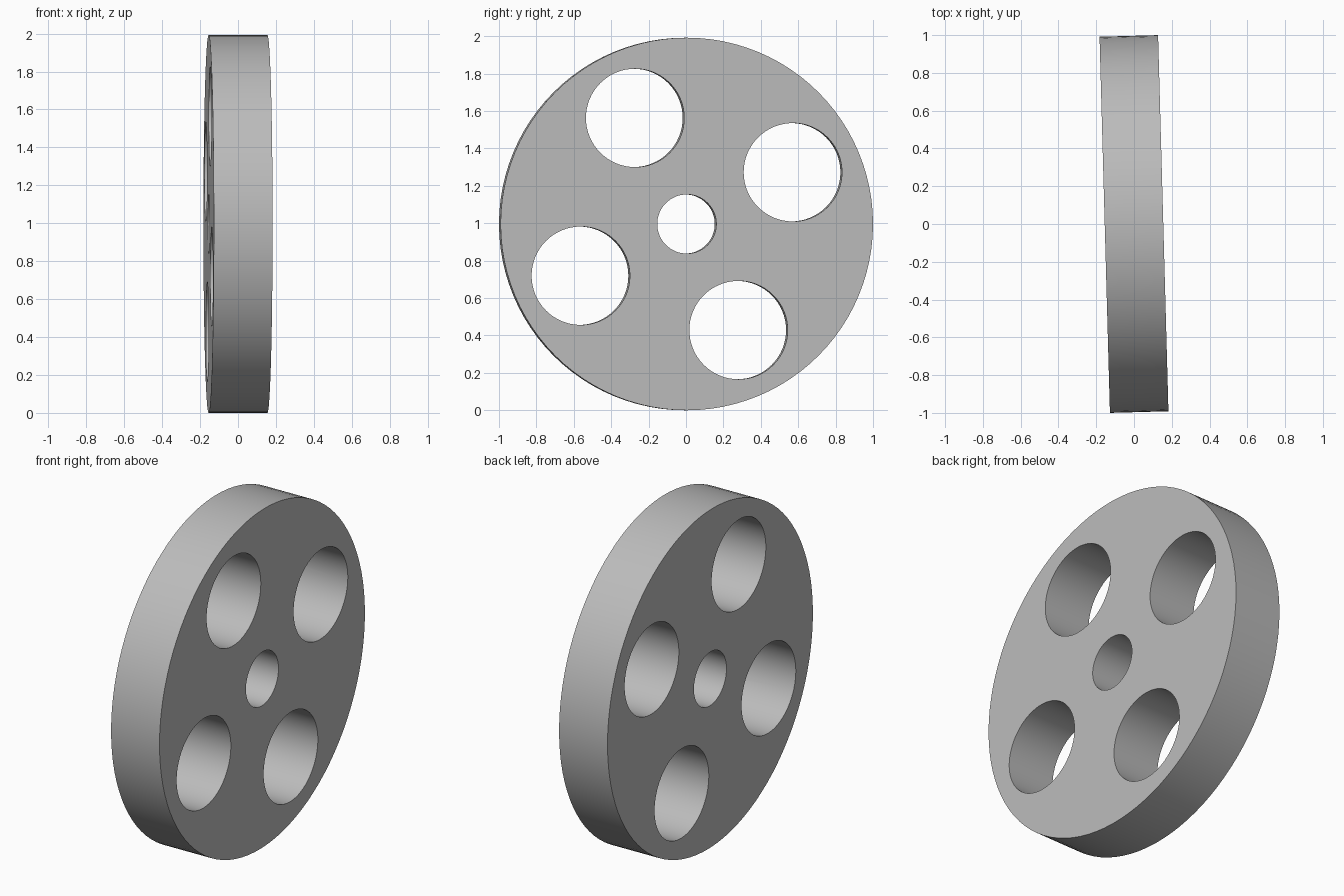
import bpy
import math
from mathutils import Matrix

cube = bpy.data.objects.get("Cube")
if cube:
    bpy.data.objects.remove(cube, do_unlink=True)

RADIUS, WIDTH = 0.996, 0.31
HUB_RADIUS, HOLE_RADIUS, HOLE_ORBIT = 0.158, 0.263, 0.631
FIRST_HOLE = math.radians(26)
YAW = math.radians(1.58)

grey = bpy.data.materials.new("plain grey")
grey.use_nodes = True
colour = (0.5, 0.5, 0.5, 1)
grey.diffuse_color = colour
grey.node_tree.nodes["Principled BSDF"].inputs["Base Color"].default_value = colour


def x_cylinder(name, radius, depth, sides, y=0, z=0):
    """Cylinder lying along x, centred at (0, y, z)."""
    bpy.ops.mesh.primitive_cylinder_add(vertices=sides, radius=radius, depth=depth)
    obj = bpy.context.object
    obj.name = name
    obj.data.transform(Matrix.Translation((0, y, z)) @ Matrix.Rotation(math.pi / 2, 4, 'Y'))
    return obj


# Solid disc
wheel = x_cylinder("wheel_disc", RADIUS, WIDTH, 96)
wheel.data.materials.append(grey)

# Centre bore and four round openings
cutters = [x_cylinder("bore_cutter", HUB_RADIUS, WIDTH * 2, 64)]
for i in range(4):
    a = FIRST_HOLE + i * math.pi / 2
    cutters.append(x_cylinder("opening_cutter", HOLE_RADIUS, WIDTH * 2, 64,
                              HOLE_ORBIT * math.cos(a), HOLE_ORBIT * math.sin(a)))

bpy.ops.object.select_all(action='DESELECT')
wheel.select_set(True)
bpy.context.view_layer.objects.active = wheel
for cutter in cutters:
    cutter.hide_render = True
    mod = wheel.modifiers.new("cut", 'BOOLEAN')
    mod.operation = 'DIFFERENCE'
    mod.solver = 'EXACT'
    mod.object = cutter
    bpy.ops.object.modifier_apply(modifier=mod.name)
for cutter in cutters:
    bpy.data.objects.remove(cutter, do_unlink=True)

# Smooth walls with sharp rims, then stand it up slightly turned
bpy.ops.object.shade_smooth_by_angle(angle=math.radians(30))
wheel.rotation_euler.z = YAW
wheel.location.z = RADIUS
